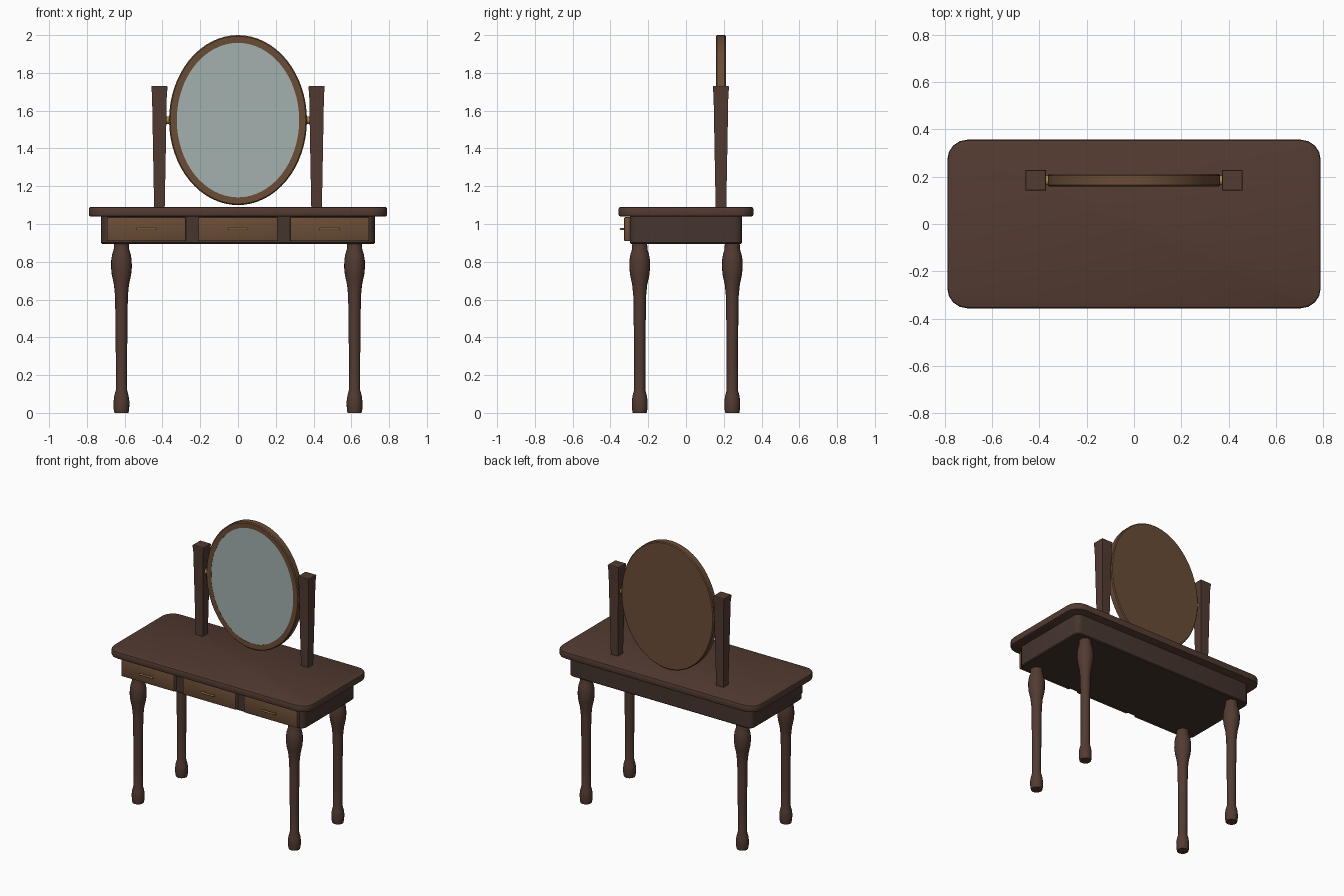
import bpy, bmesh, math
from mathutils import Matrix, Vector

if "Cube" in bpy.data.objects:
    bpy.data.objects.remove(bpy.data.objects["Cube"])


def material(name, rgb):
    m = bpy.data.materials.new(name)
    m.diffuse_color = (*rgb, 1)
    m.use_nodes = True
    m.node_tree.nodes["Principled BSDF"].inputs["Base Color"].default_value = m.diffuse_color
    return m


DARK = material("dark_wood", (0.085, 0.043, 0.031))
APRON = material("shadow_wood", (0.06, 0.035, 0.027))
LIGHT = material("light_wood", (0.145, 0.073, 0.037))
GLASS = material("mirror_glass", (0.37, 0.44, 0.43))
BRASS = material("brass", (0.40, 0.25, 0.07))


def finish(name, bm, mat, smooth=35):
    bmesh.ops.recalc_face_normals(bm, faces=bm.faces[:])
    me = bpy.data.meshes.new(name)
    bm.to_mesh(me)
    bm.free()
    ob = bpy.data.objects.new(name, me)
    bpy.context.collection.objects.link(ob)
    me.materials.append(mat)
    if smooth:
        bpy.ops.object.select_all(action='DESELECT')
        bpy.context.view_layer.objects.active = ob
        ob.select_set(True)
        bpy.ops.object.shade_smooth_by_angle(angle=math.radians(smooth))
    return ob


def rings(name, loops, mat, smooth=35):
    """Skin a stack of equal-length point loops and cap both ends."""
    bm = bmesh.new()
    rows = [[bm.verts.new(p) for p in loop] for loop in loops]
    n = len(rows[0])
    for a, b in zip(rows, rows[1:]):
        for i in range(n):
            j = (i + 1) % n
            bm.faces.new((a[i], a[j], b[j], b[i]))
    bm.faces.new(rows[0])
    bm.faces.new(rows[-1])
    return finish(name, bm, mat, smooth)


def rounded_rect(hx, hy, r, z, y0=0, steps=4):
    pts = []
    for k, (sx, sy) in enumerate([(1, 1), (-1, 1), (-1, -1), (1, -1)]):
        for i in range(steps + 1):
            a = math.pi / 2 * (k + i / steps)
            pts.append((sx * (hx - r) + r * math.cos(a),
                        y0 + sy * (hy - r) + r * math.sin(a), z))
    return pts


def circle(x, y, z, r, n=20):
    return [(x + r * math.cos(2 * math.pi * i / n),
             y + r * math.sin(2 * math.pi * i / n), z) for i in range(n)]


def ellipse(rx, rz, y, n=64):
    return [(rx * math.cos(2 * math.pi * i / n), y,
             1.55 + rz * math.sin(2 * math.pi * i / n)) for i in range(n)]


def box(name, centre, size, mat, bevel=0.004):
    bm = bmesh.new()
    bmesh.ops.create_cube(bm, size=1, matrix=Matrix.Translation(centre) @ Matrix.Diagonal((*size, 1)))
    bmesh.ops.bevel(bm, geom=bm.edges[:], offset=bevel, segments=2, profile=0.5, affect='EDGES')
    return finish(name, bm, mat)


def rod(bm, a, b, r, n=12):
    a, b = Vector(a), Vector(b)
    d = b - a
    rot = d.to_track_quat('Z', 'Y').to_matrix().to_4x4()
    bmesh.ops.create_cone(bm, cap_ends=True, segments=n, radius1=r, radius2=r, depth=d.length,
                          matrix=Matrix.Translation((a + b) / 2) @ rot)


# Table top with softened rim
rings("table_top", [rounded_rect(0.79 - d, 0.357 - d, 0.085 - d, z) for d, z in
      [(0.010, 1.040), (0.003, 1.043), (0, 1.05), (0, 1.08), (0.003, 1.087), (0.010, 1.09)]], DARK)

# Apron box under the top
rings("apron", [rounded_rect(0.725 - d, 0.297 - d, 0.04 - d, z) for d, z in
      [(0.006, 0.895), (0, 0.901), (0, 1.042)]], APRON)

# Drawer fronts and handles
for side, x in (("left", -0.485), ("middle", 0), ("right", 0.485)):
    box(f"drawer_front_{side}", (x, -0.305, 0.973), (0.418, 0.044, 0.126), LIGHT)
    bm = bmesh.new()
    rod(bm, (x - 0.053, -0.345, 0.973), (x + 0.053, -0.345, 0.973), 0.006)
    for s in (-1, 1):
        rod(bm, (x + s * 0.04, -0.32, 0.973), (x + s * 0.04, -0.345, 0.973), 0.0045)
    finish(f"drawer_handle_{side}", bm, BRASS)

# Turned legs: (height, radius)
LEG = [(0, 0.037), (0.02, 0.041), (0.06, 0.042), (0.09, 0.038), (0.12, 0.030), (0.3, 0.030),
       (0.5, 0.032), (0.62, 0.034), (0.68, 0.040), (0.73, 0.051), (0.77, 0.055), (0.81, 0.054),
       (0.84, 0.049), (0.865, 0.041), (0.9, 0.039)]
for sx, lr in ((-1, "left"), (1, "right")):
    for sy, fb in ((-1, "front"), (1, "back")):
        rings(f"{fb}_{lr}_leg", [circle(sx * 0.617, sy * 0.245, z, r) for z, r in LEG], DARK)

    # Square mirror post, flaring to the top
    rings(f"mirror_post_{lr}", [[(sx * 0.416 + a * h, 0.185 + b * h, z) for a, b in
          ((1, 1), (-1, 1), (-1, -1), (1, -1))] for z, h in
          [(1.085, 0.028), (1.4, 0.034), (1.68, 0.039), (1.725, 0.043), (1.73, 0.041)]], DARK, 25)

    # Brass pivot between post and mirror
    bm = bmesh.new()
    rod(bm, (sx * 0.35, 0.185, 1.55), (sx * 0.40, 0.185, 1.55), 0.020, 16)
    finish(f"mirror_pivot_{lr}", bm, BRASS)

# Oval mirror frame with shallow rebate, and glass
rings("mirror_frame", [ellipse(0.365 - d, 0.45 - d, y) for d, y in
      [(0.041, 0.164), (0.041, 0.160), (0.006, 0.159), (0, 0.165), (0, 0.205), (0.006, 0.211)]], LIGHT)
rings("mirror_glass", [ellipse(0.325, 0.41, y) for y in (0.161, 0.168)], GLASS)
